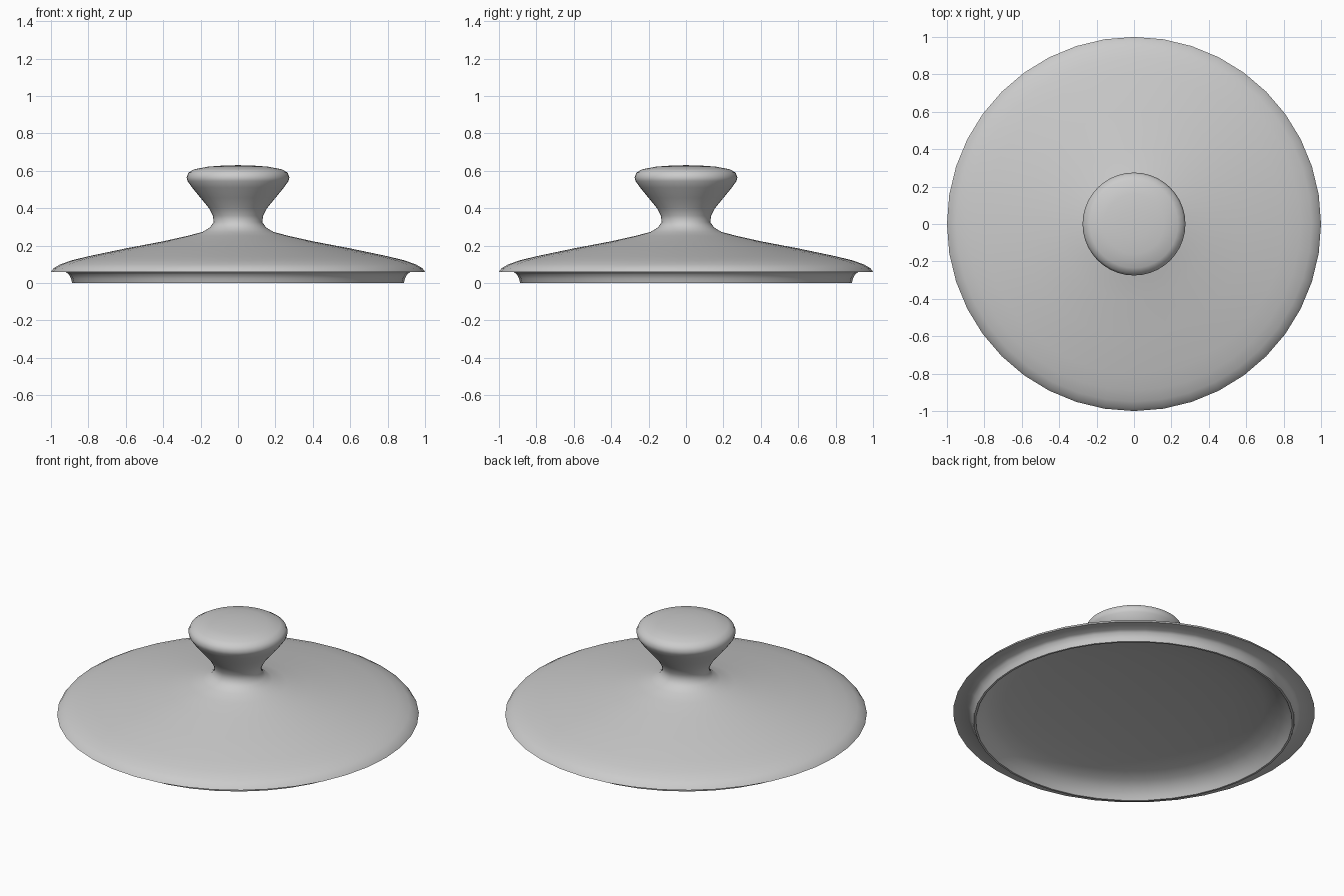
import bpy, bmesh, math

if "Cube" in bpy.data.objects:
    bpy.data.objects.remove(bpy.data.objects["Cube"])

SEGMENTS = 40


def lathe(name, profile):
    """Revolve a closed (radius, z) profile around z."""
    bm = bmesh.new()
    verts = [bm.verts.new((r, 0, z)) for r, z in profile]
    edges = [bm.edges.new(pair) for pair in zip(verts, verts[1:])]
    bmesh.ops.spin(bm, geom=verts + edges, cent=(0, 0, 0), axis=(0, 0, 1),
                   angle=2 * math.pi, steps=SEGMENTS)
    bmesh.ops.remove_doubles(bm, verts=bm.verts, dist=0.0005)
    bmesh.ops.recalc_face_normals(bm, faces=bm.faces)
    mesh = bpy.data.meshes.new(name)
    bm.to_mesh(mesh)
    bm.free()
    obj = bpy.data.objects.new(name, mesh)
    bpy.context.collection.objects.link(obj)
    bpy.ops.object.select_all(action='DESELECT')
    obj.select_set(True)
    bpy.context.view_layer.objects.active = obj
    bpy.ops.object.shade_smooth_by_angle(angle=math.radians(42))
    return obj


# Hollow underside, from the centre out to the seating lip
underside = [(0, 0.15), (0.3, 0.142), (0.55, 0.122), (0.72, 0.098),
             (0.79, 0.08), (0.83, 0.055), (0.86, 0.025), (0.875, 0.0)]
# Seating lip and flat overhang
lip = [(0.887, 0.0), (0.893, 0.025), (0.905, 0.047), (0.92, 0.058), (1.0, 0.06)]
# Domed top surface
dome = [(0.985, 0.08), (0.95, 0.1), (0.89, 0.121), (0.8, 0.143), (0.6, 0.185),
        (0.4, 0.223), (0.27, 0.252), (0.19, 0.273), (0.15, 0.297)]
# Waisted knob
knob = [(0.13, 0.325), (0.134, 0.36), (0.155, 0.4), (0.2, 0.455), (0.245, 0.51),
        (0.27, 0.545), (0.275, 0.565), (0.265, 0.59), (0.235, 0.608),
        (0.16, 0.622), (0.08, 0.628), (0, 0.63)]

lathe("lid_with_knob", underside + lip + dome + knob)
